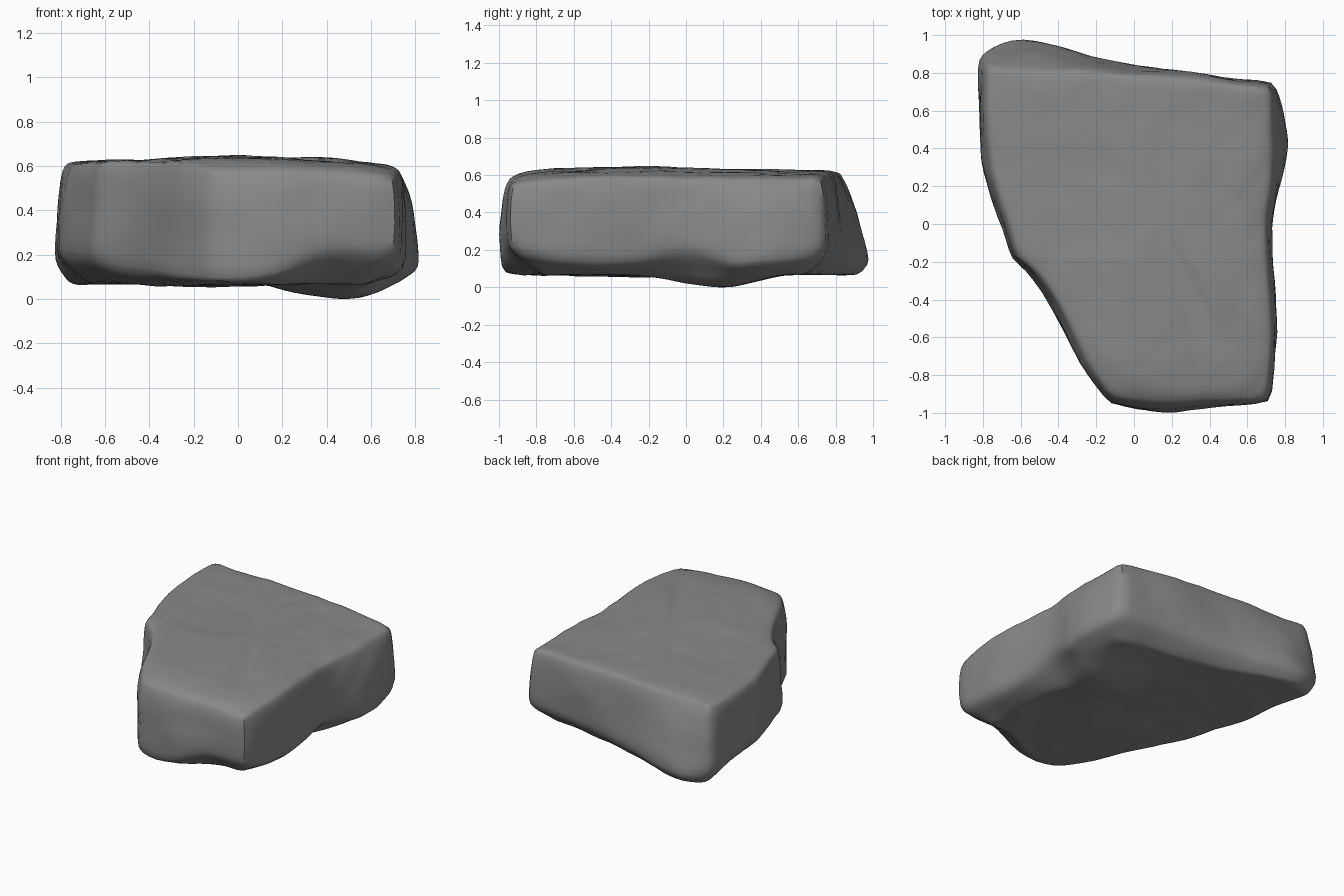
import bpy
import bmesh
from math import exp
from mathutils import Vector, noise

if "Cube" in bpy.data.objects:
    bpy.data.objects.remove(bpy.data.objects["Cube"], do_unlink=True)

# Plan outline: x, y, inset at the top, inset at the bottom, height of the lower lip
OUTLINE = [
    (-.13, -.96, .02, .02, .09), (.17, -1.01, .03, .06, .1), (.42, -.98, .02, .2, .26),
    (.72, -.95, .01, .16, .2), (.76, -.7, .01, .15, .16), (.77, -.45, .02, .14, .13),
    (.73, -.15, .01, .12, .15), (.73, .02, .01, .14, .24), (.8, .24, .05, .07, .12),
    (.85, .39, .1, .09, .16), (.8, .6, .06, .1, .16), (.74, .76, .03, .12, .2),
    (.4, .8, .02, .1, .2), (0, .83, .02, .08, .18), (-.3, .92, .08, .05, .17),
    (-.6, 1.01, .18, .03, .15), (-.81, .93, .09, .04, .16), (-.85, .82, .04, .06, .2),
    (-.82, .5, .03, .1, .22), (-.82, .28, .03, .12, .2), (-.72, .02, .03, .12, .2),
    (-.65, -.19, .02, .1, .18), (-.5, -.3, .02, .04, .16), (-.28, -.79, .03, .03, .12),
]
N = len(OUTLINE)
# Outline points that stay as hard corners
CORNERS = (0, 3, 11, 21)


def bump(x, y, cx, cy, r):
    return exp(-((x - cx) ** 2 + (y - cy) ** 2) / (r * r))


def top_height(x, y):
    # low crown, falling to the left and front, with ledges running across
    crown = .03 * bump(x, y, .13, -.3, .36)
    fall = .055 * max(0, x - .2) + .2 * max(0, -.82 - y)
    ledge = noise.noise(Vector((x * 1.3, y * 5 + x, 3)))
    return .643 + crown - fall + .01 * ledge


def bottom_height(x, y):
    # underside with two blunt feet and a shallow hollow
    feet = .085 * bump(x, y, .47, .18, .24) + .065 * bump(x, y, -.15, -.4, .2)
    return .085 - feet + .012 * noise.noise(Vector((x * 3, y * 3, 8)))


def inward(i):
    a, b = OUTLINE[i - 1], OUTLINE[(i + 1) % N]
    return Vector((a[1] - b[1], b[0] - a[0])).normalized()


def wall_ring(level):
    ring = []
    for i, (x, y, top, low, lip) in enumerate(OUTLINE):
        rim = top_height(x, y) - .015
        inset, z = {
            "base": (low + .02, bottom_height(x, y)),
            "lip": (low * .08, lip),
            "middle": (top * .35, .36),
            "shoulder": (top * .85, rim - .06),
            "rim": (top + .025, rim),
        }[level]
        p = Vector((x, y)) + inward(i) * inset
        ring.append(Vector((p.x, p.y, z)))
    return ring


def cap_ring(edge, amount, height):
    # shrink an edge ring toward a slanted spine
    ring = []
    for p in edge:
        spine = Vector((.15 - .3 * p.y, p.y * .6, 0))
        q = p.lerp(spine, amount)
        ring.append(Vector((q.x, q.y, height(q.x, q.y))))
    return ring


walls = [wall_ring(k) for k in ("base", "lip", "middle", "shoulder", "rim")]
STEPS = (.12, .35, .6, .85)
under = [cap_ring(walls[0], s, bottom_height) for s in reversed(STEPS)]
over = [cap_ring(walls[-1], s, top_height) for s in STEPS]

# Skin the rings into one closed shell
bm = bmesh.new()
rings = [[bm.verts.new(p) for p in ring] for ring in under + walls + over]
for lower, upper in zip(rings, rings[1:]):
    for i in range(N):
        j = (i + 1) % N
        bm.faces.new((lower[i], lower[j], upper[j], upper[i]))
bm.faces.new(rings[0][::-1])
bm.faces.new(rings[-1])
bmesh.ops.recalc_face_normals(bm, faces=bm.faces)

# Keep the corners, lower lip and top rim fairly crisp
crease = bm.edges.layers.float.new("crease_edge")
base, lip, middle, shoulder, rim = rings[len(under):len(under) + len(walls)]
for i in CORNERS:
    for lower, upper in ((lip, middle), (middle, shoulder), (shoulder, rim)):
        bm.edges.get((lower[i], upper[i]))[crease] = .45
for ring in (lip, rim):
    for i in range(N):
        bm.edges.get((ring[i - 1], ring[i]))[crease] = .35

mesh = bpy.data.meshes.new("rock_slab")
bm.to_mesh(mesh)
bm.free()
slab = bpy.data.objects.new("rock_slab", mesh)
bpy.context.collection.objects.link(slab)
bpy.context.view_layer.objects.active = slab
slab.select_set(True)

sub = slab.modifiers.new("Rounding", "SUBSURF")
sub.levels = sub.render_levels = 2
bpy.ops.object.modifier_apply(modifier=sub.name)

# Weathered surface: broad dents and finer chips, mostly on the sides
mesh = slab.data
moved = []
for v in mesh.vertices:
    p = v.co
    dent = noise.noise(p * 3.2 + Vector((5, 1, 2)))
    chip = noise.noise(p * 8)
    side = 1 - abs(v.normal.z)
    moved.append(p + v.normal * (dent * (.004 + .01 * side) + chip * .006))

# Rest the stone on the ground
ground = min(p.z for p in moved)
for v, p in zip(mesh.vertices, moved):
    v.co = p - Vector((0, 0, ground))

stone = bpy.data.materials.new("grey_stone")
stone.use_nodes = True
GREY = (.25, .25, .25, 1)
stone.diffuse_color = GREY
stone.node_tree.nodes["Principled BSDF"].inputs["Base Color"].default_value = GREY
mesh.materials.append(stone)
bpy.ops.object.shade_smooth_by_angle(angle=.8)
